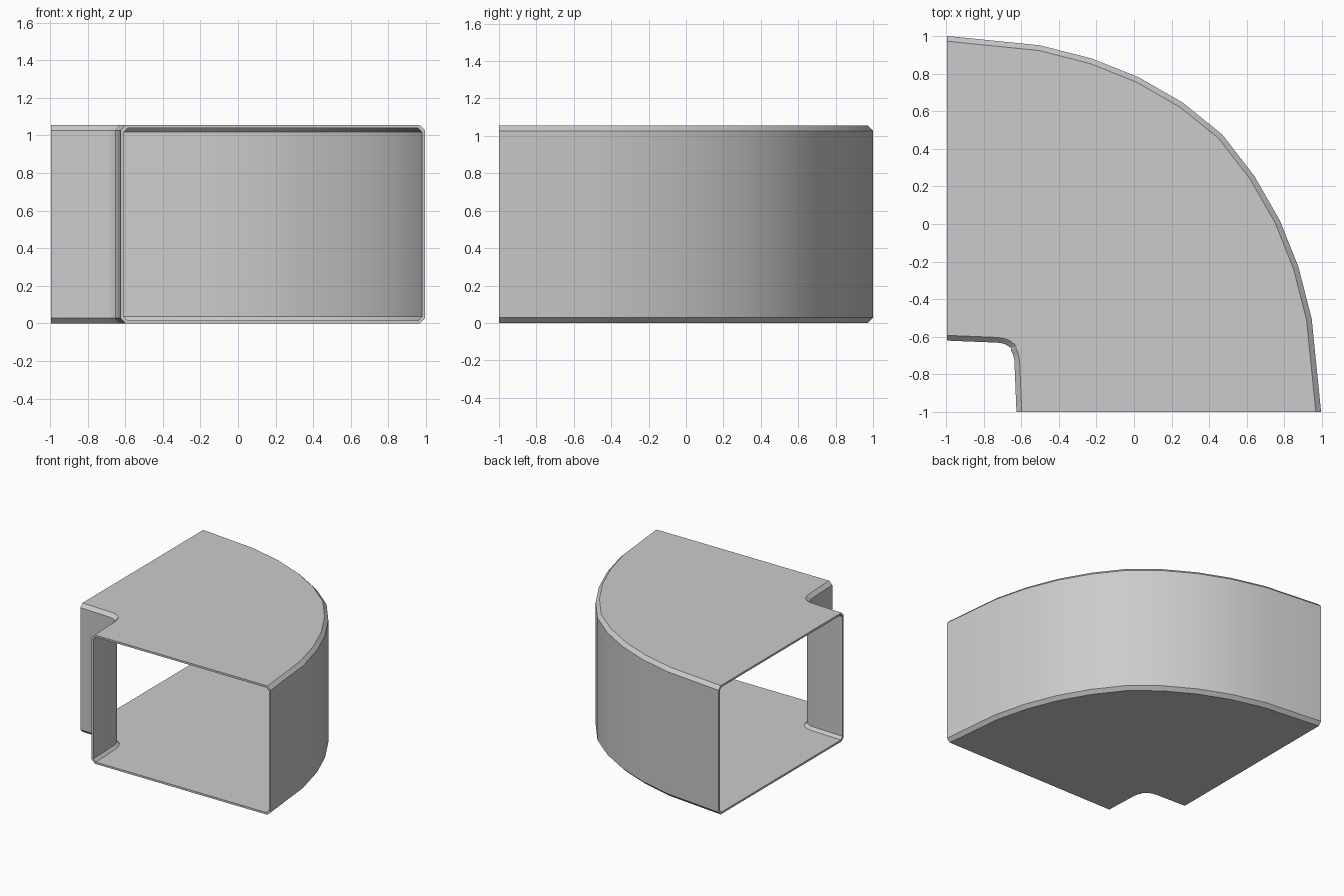
import bpy
import bmesh
from mathutils import Vector

cube = bpy.data.objects.get("Cube")
if cube:
    bpy.data.objects.remove(cube, do_unlink=True)

HEIGHT, BEVEL, WALL, SHIFT = 1.055, 0.028, 0.016, 0.005


def mirrored(points):
    """Complete half a rail by reflecting it across the elbow's diagonal."""
    half = [Vector(p) for p in points]
    return half + [Vector((p.y - SHIFT, p.x - SHIFT)) for p in reversed(half[:-1])]


def offset(rail, d):
    """Move a rail sideways, keeping both ends in their opening planes."""
    out = []
    for i, p in enumerate(rail):
        if i == 0:
            n = Vector((0, 1))
        elif i == len(rail) - 1:
            n = Vector((1, 0))
        else:
            a = (p - rail[i - 1]).normalized()
            b = (rail[i + 1] - p).normalized()
            t = (a + b).normalized()
            n = Vector((-t.y, t.x)) / max(t.dot(a), 0.5)
        out.append(p + n * d)
    return out


def skin_sections(bm, wall):
    """Chamfered rectangular sections swept along both rails."""
    corner = wall + BEVEL - wall * 0.4
    rails = [offset(outer_rail, -wall), offset(outer_rail, -corner),
             offset(inner_rail, corner), offset(inner_rail, wall)]
    low, high = wall, HEIGHT - wall
    step_low, step_high = corner, HEIGHT - corner
    layout = [(0, step_low), (0, step_high), (1, high), (2, high),
              (3, step_high), (3, step_low), (2, low), (1, low)]
    return [[bm.verts.new((*rails[r][i], z)) for r, z in layout]
            for i in range(len(outer_rail))]


def bridge(bm, a, b):
    for k in range(len(a)):
        j = (k + 1) % len(a)
        bm.faces.new((a[k], a[j], b[j], b[k]))


# Outside bend and tight inside bend of the elbow
outer_rail = mirrored([(-0.995, 1), (-0.5, 0.95), (-0.225, 0.88),
                       (0.025, 0.78), (0.26, 0.645), (0.47, 0.475)])
inner_rail = mirrored([(-0.995, -0.62), (-0.725, -0.631), (-0.70, -0.635),
                       (-0.682, -0.641), (-0.667, -0.65), (-0.655, -0.66)])

# Duct walls: outer skin, inner skin and the rims of both openings
bm = bmesh.new()
outside = skin_sections(bm, 0)
inside = skin_sections(bm, WALL)
for skin in (outside, inside):
    for a, b in zip(skin, skin[1:]):
        bridge(bm, a, b)
for end in (0, -1):
    bridge(bm, outside[end], inside[end])
bmesh.ops.recalc_face_normals(bm, faces=bm.faces)
mesh = bpy.data.meshes.new("duct_elbow")
bm.to_mesh(mesh)
bm.free()
duct = bpy.data.objects.new("duct_elbow", mesh)
bpy.context.collection.objects.link(duct)

# Plain grey metal
grey = bpy.data.materials.new("light_grey")
grey.use_nodes = True
colour = (0.6, 0.6, 0.6, 1)
grey.diffuse_color = colour
for node in grey.node_tree.nodes:
    if node.type == "BSDF_PRINCIPLED":
        node.inputs["Base Color"].default_value = colour
mesh.materials.append(grey)

# Smooth bends with crisp chamfers
bpy.ops.object.select_all(action="DESELECT")
duct.select_set(True)
bpy.context.view_layer.objects.active = duct
bpy.ops.object.shade_smooth_by_angle(angle=0.55)
